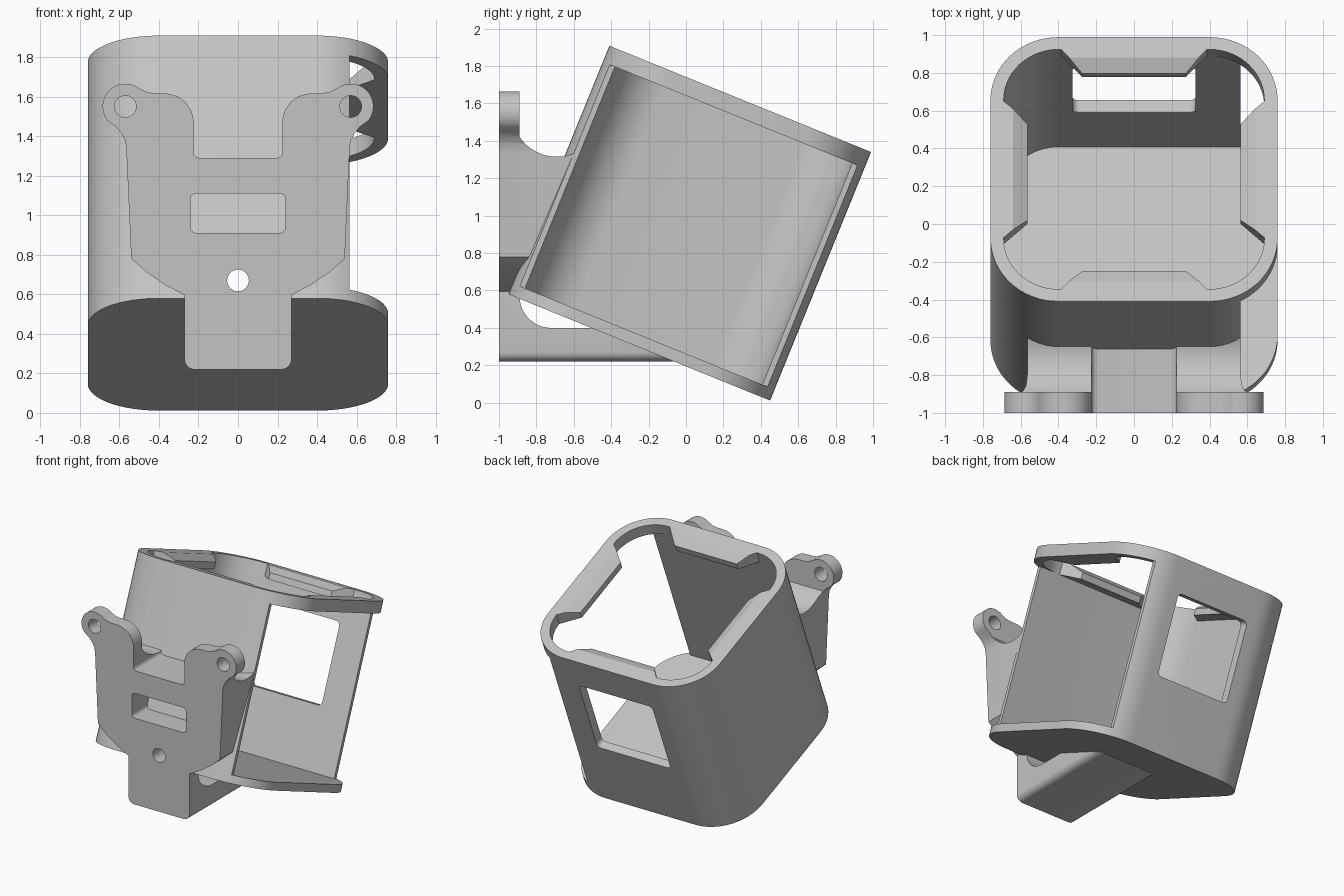
import bpy, bmesh
from math import sin, cos, radians, pi
from mathutils import Matrix, Vector

if "Cube" in bpy.data.objects:
    bpy.data.objects.remove(bpy.data.objects["Cube"])

grey = bpy.data.materials.new("light_grey_plastic")
grey.use_nodes = True
grey.diffuse_color = (0.55, 0.55, 0.55, 1)
grey.node_tree.nodes["Principled BSDF"].inputs["Base Color"].default_value = (0.55, 0.55, 0.55, 1)

TILT = Matrix.Translation((0, 0.02, 0.96)) @ Matrix.Rotation(radians(-22.1), 4, 'X')
AXES = {'x': lambda p, q, h: (h, p, q),
        'y': lambda p, q, h: (p, h, q),
        'z': lambda p, q, h: (p, q, h)}


def arc(cx, cy, r, a, b, n=16):
    angles = [radians(a + (b - a) * i / n) for i in range(n + 1)]
    return [(cx + r * cos(t), cy + r * sin(t)) for t in angles]


def rounded(hx, hy, r, cx=0, cy=0):
    """Rounded rectangle outline."""
    pts = []
    for i, (sx, sy) in enumerate([(1, 1), (-1, 1), (-1, -1), (1, -1)]):
        pts += arc(cx + sx * (hx - r), cy + sy * (hy - r), r, i * 90, i * 90 + 90)
    return pts


def make(name, bm, matrix=None):
    if matrix:
        bm.transform(matrix)
    bmesh.ops.recalc_face_normals(bm, faces=bm.faces)
    mesh = bpy.data.meshes.new(name)
    bm.to_mesh(mesh)
    bm.free()
    mesh.materials.append(grey)
    ob = bpy.data.objects.new(name, mesh)
    bpy.context.collection.objects.link(ob)
    return ob


def prism(name, pts, a, b, axis, matrix=None):
    """Extrude an outline from a to b along one axis."""
    bm = bmesh.new()
    low = [bm.verts.new(AXES[axis](p, q, a)) for p, q in pts]
    high = [bm.verts.new(AXES[axis](p, q, b)) for p, q in pts]
    bm.faces.new(low)
    bm.faces.new(high)
    n = len(pts)
    for i in range(n):
        j = (i + 1) % n
        bm.faces.new((low[i], low[j], high[j], high[i]))
    return make(name, bm, matrix)


def cut(target, cutter):
    """Subtract a cutter and discard it."""
    cutter.hide_render = True
    mod = target.modifiers.new("cut", 'BOOLEAN')
    mod.operation = 'DIFFERENCE'
    mod.solver = 'EXACT'
    mod.object = cutter
    bpy.context.view_layer.update()
    graph = bpy.context.evaluated_depsgraph_get()
    mesh = bpy.data.meshes.new_from_object(target.evaluated_get(graph))
    target.modifiers.clear()
    target.data = mesh
    bpy.data.objects.remove(cutter)


def box_outline(x0, x1, y0, y1):
    return [(x0, y0), (x1, y0), (x1, y1), (x0, y1)]


# Tilted case: rounded shell, open top, open left side, rear window
TOP, FLOOR, RING = 0.717, -0.654, 0.624
case = prism("case", rounded(0.76, 0.755, 0.36), -TOP, TOP, 'z', TILT)
cut(case, prism("cavity", rounded(0.69, 0.685, 0.29), FLOOR, 1, 'z', TILT))
cut(case, prism("side_opening", box_outline(0.565, 1, -0.9, 0.9), FLOOR, RING, 'z', TILT))
cut(case, prism("square_corners", box_outline(0.3, 0.7, -0.685, 0.685), FLOOR, RING, 'z', TILT))
cut(case, prism("rear_window", rounded(0.325, 0.315, 0.035, 0, 0.145), 0.5, 1, 'y', TILT))

# Four retaining tabs inside the rim
for i, side in enumerate(["rear", "right", "front", "left"]):
    bm = bmesh.new()
    for s in (-1, 1):
        for x, y, z in [(0.39, 0.69, TOP), (0.39, 0.69, RING), (0.345, 0.64, TOP),
                        (0.275, 0.565, 0.675), (0.275, 0.565, RING)]:
            bm.verts.new((s * x, y, z))
    bmesh.ops.convex_hull(bm, input=bm.verts)
    bmesh.ops.dissolve_limit(bm, angle_limit=0.01, verts=bm.verts, edges=bm.edges)
    make(side + "_tab", bm, TILT @ Matrix.Rotation(i * pi / 2, 4, 'Z'))

# Front mount: half outline, mirrored, extruded back into the case
EAR = (0.57, 1.55)
half = arc(0.195, 1.32, 0.03, -90, 0, 6)
half += arc(0.37, 1.47, 0.145, 180, 90)
half += [(0.42, 1.616), (0.46, 1.622)]
half += arc(*EAR, 0.115, 128, -38, 32)
half += [(0.62, 1.45), (0.59, 1.415), (0.572, 1.38), (0.565, 1.34), (0.54, 0.78),
         (0.46, 0.71), (0.37, 0.648), (0.27, 0.595)]
half += arc(0.22, 0.27, 0.05, 0, -90, 8)
outline = half + [(-x, z) for x, z in reversed(half)]
mount = prism("front_mount", outline, -1, -0.07, 'y')

# Trim behind the ears and below the case
behind_ears = arc(-0.69, 1.558, 0.243, 214.6, 300) + [(-0.3, 1.5), (0.1, 1.9), (-0.89, 1.9)]
cut(mount, prism("ear_trim", behind_ears, -1, 1, 'x'))
below_case = arc(-0.72, 0.57, 0.17, 180, 270) + [(-0.2, 0.4), (-0.2, 0.6), (-0.89, 0.6)]
cut(mount, prism("gap_trim", below_case, -1, 1, 'x'))
cut(mount, prism("case_space", rounded(0.758, 0.753, 0.36), -0.715, 0.715, 'z', TILT))

# Slot and screw holes
cut(mount, prism("slot", rounded(0.24, 0.1, 0.03, 0, 1.01), -1.2, 0, 'y'))
for x in (-EAR[0], EAR[0]):
    cut(mount, prism("ear_hole", arc(x, EAR[1], 0.055, 0, 345, 23), -1.2, -0.8, 'y'))
for part in (mount, case):
    cut(part, prism("screw_hole", arc(0, 0.67, 0.055, 0, 345, 23), -1.2, -0.5, 'y'))

# Smooth rounded surfaces, keep edges crisp
for ob in (case, mount):
    bpy.ops.object.select_all(action='DESELECT')
    ob.select_set(True)
    bpy.context.view_layer.objects.active = ob
    bpy.ops.object.shade_smooth_by_angle(angle=radians(30))
